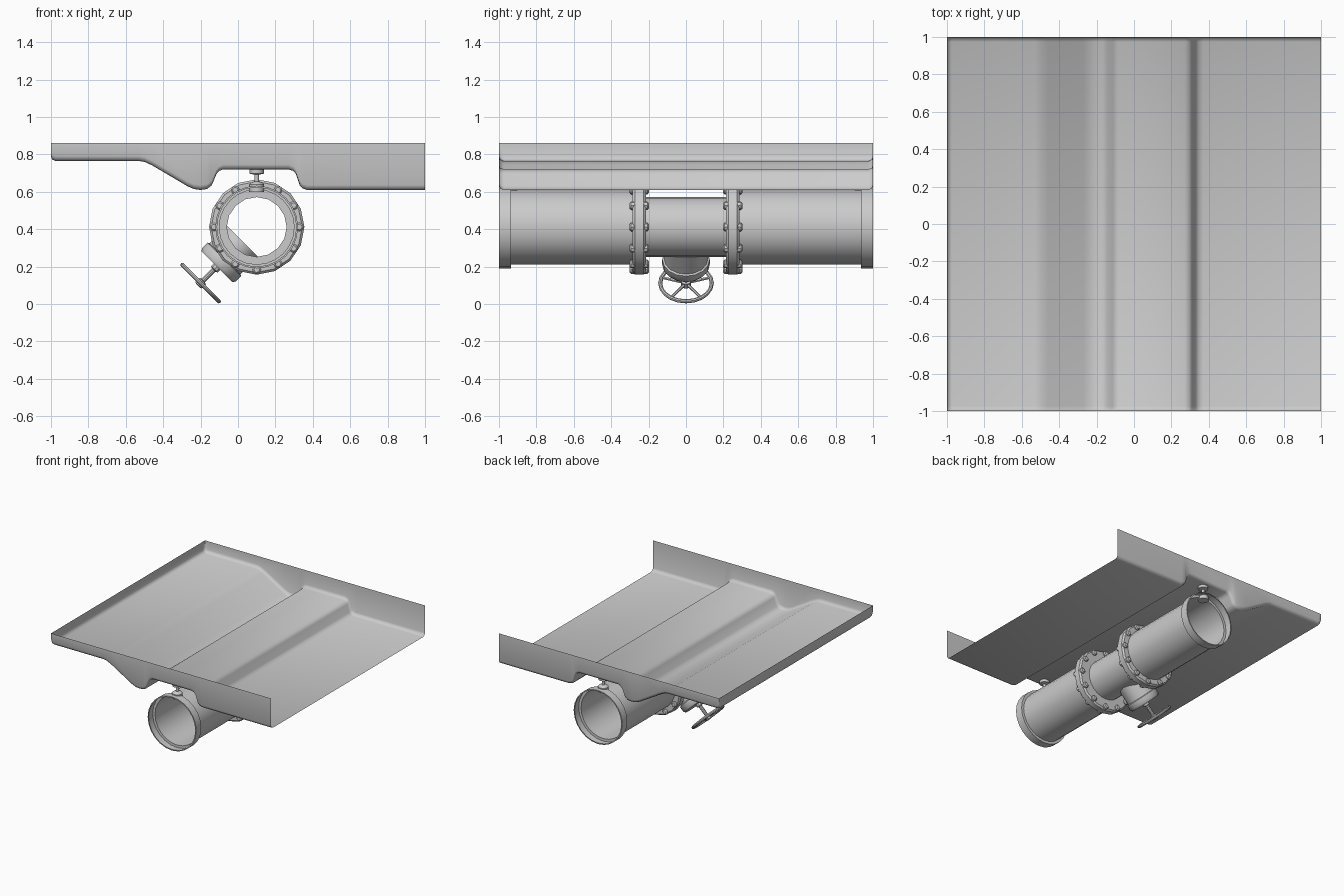
import bpy, bmesh
from math import pi, cos, sin, radians
from mathutils import Matrix, Vector

if "Cube" in bpy.data.objects:
    bpy.data.objects.remove(bpy.data.objects["Cube"])

CX, CZ = 0.1, 0.412          # pipe axis
TOP = 0.86                   # panel rim height


def finish(name, bm, angle=35):
    bmesh.ops.remove_doubles(bm, verts=bm.verts, dist=1e-5)
    bmesh.ops.recalc_face_normals(bm, faces=bm.faces)
    me = bpy.data.meshes.new(name)
    bm.to_mesh(me)
    bm.free()
    ob = bpy.data.objects.new(name, me)
    bpy.context.collection.objects.link(ob)
    bpy.ops.object.select_all(action='DESELECT')
    ob.select_set(True)
    bpy.context.view_layer.objects.active = ob
    bpy.ops.object.shade_smooth_by_angle(angle=radians(angle))
    return ob


def grid(bm, rows, wrap=False):
    """Skin a list of equally long point rows."""
    vs = [[bm.verts.new(p) for p in r] for r in rows]
    n = len(vs)
    for i in range(n if wrap else n - 1):
        for j in range(len(vs[0]) - 1):
            a, b = vs[i], vs[(i + 1) % n]
            bm.faces.new((a[j], b[j], b[j + 1], a[j + 1]))


def lathe(bm, profile, segs, mat):
    """Spin (radius, height) points about the local z axis of mat."""
    rows = []
    for i in range(segs):
        a = 2 * pi * i / segs
        rows.append([mat @ Vector((r * cos(a), r * sin(a), h)) for r, h in profile])
    grid(bm, rows, True)
    bmesh.ops.remove_doubles(bm, verts=bm.verts, dist=1e-5)


def axis(origin, direction):
    q = Vector(direction).to_track_quat('Z', 'Y')
    return Matrix.Translation(origin) @ q.to_matrix().to_4x4()


# Stepped tray panel: walls on front, back and left, right side open
profile = [(-1, TOP), (-1, .79), (-.993, .772), (-.975, .765), (-.53, .765), (-.5, .76),
           (-.46, .742), (-.27, .63), (-.235, .615), (-.2, .61), (-.165, .615), (-.14, .635),
           (-.115, .695), (-.1, .712), (-.08, .72), (.27, .72), (.295, .712), (.31, .695),
           (.33, .635), (.345, .618), (.37, .61), (1, .61)]
half = [(1, 1), (1, .026), (.993, .008), (.974, 0)]
section = [(-y, dz) for y, dz in half] + [(y, dz) for y, dz in reversed(half)]
bm = bmesh.new()
grid(bm, [[(x, y, min(TOP, z + dz)) for y, dz in section] for x, z in profile])
bmesh.ops.dissolve_degenerate(bm, edges=bm.edges, dist=1e-5)
finish("floor_panel", bm, 50)

# Pipe ends, flanges, bolts and hangers, repeated at front and back
for side, s in (("front", -1), ("back", 1)):
    m = axis((CX, 0, CZ), (0, s, 0))
    bm = bmesh.new()
    lathe(bm, [(.2, .28), (.2, .935), (.221, .935), (.221, 1), (.212, 1)], 24, m)
    finish(side + "_pipe", bm)

    bm = bmesh.new()
    lathe(bm, [(.16, .215), (.243, .215), (.255, .227), (.255, .273),
               (.243, .285), (.16, .285), (.16, .215)], 16, m)
    finish(side + "_flange", bm)

    bm = bmesh.new()
    for k in range(12):
        a = k * pi / 6
        p = (CX + .228 * cos(a), 0, CZ + .228 * sin(a))
        lathe(bm, [(0, .198), (.015, .199), (.023, .207), (.023, .293),
                   (.015, .301), (0, .302)], 8, axis(p, (0, s, 0)))
    finish(side + "_flange_bolts", bm)

    bm = bmesh.new()
    lathe(bm, [(0, .6), (.04, .6), (.04, .64), (.03, .65), (.012, .655), (.012, .692),
               (.038, .697), (.038, .719), (0, .719)], 12, axis((CX, s * .93, 0), (0, 0, 1)))
    finish(side + "_hanger", bm)

# Narrow middle pipe
bm = bmesh.new()
lathe(bm, [(.16, -.22), (.16, .22)], 24, axis((CX, 0, CZ), (0, 1, 0)))
finish("middle_pipe", bm)

# Valve branch, pointing down and left at 45 degrees
vm = axis((CX, 0, CZ), (-1, 0, -1))
bm = bmesh.new()
lathe(bm, [(0, .107), (.117, .107), (.117, .24), (.127, .245), (.127, .285),
           (.117, .3), (.03, .3), (0, .3)], 16, vm)
finish("valve_body", bm)

bm = bmesh.new()
lathe(bm, [(0, .29), (.026, .29), (.026, .32), (.014, .325), (.014, .405), (.026, .408),
           (.026, .44), (.014, .445), (0, .445)], 10, vm)
finish("valve_stem", bm)

# Handwheel: round rim and five spokes
WH, RR, TR = .424, .138, .011
bm = bmesh.new()
lathe(bm, [(RR + TR * cos(k * pi / 4), WH + TR * sin(k * pi / 4)) for k in range(9)], 20, vm)
for k in range(5):
    a = 2 * pi * k / 5 + pi / 10
    d = vm.to_3x3() @ Vector((cos(a), sin(a), 0))
    lathe(bm, [(.008, .01), (.008, RR)], 6, axis(vm @ Vector((0, 0, WH)), d))
finish("valve_handwheel", bm)
